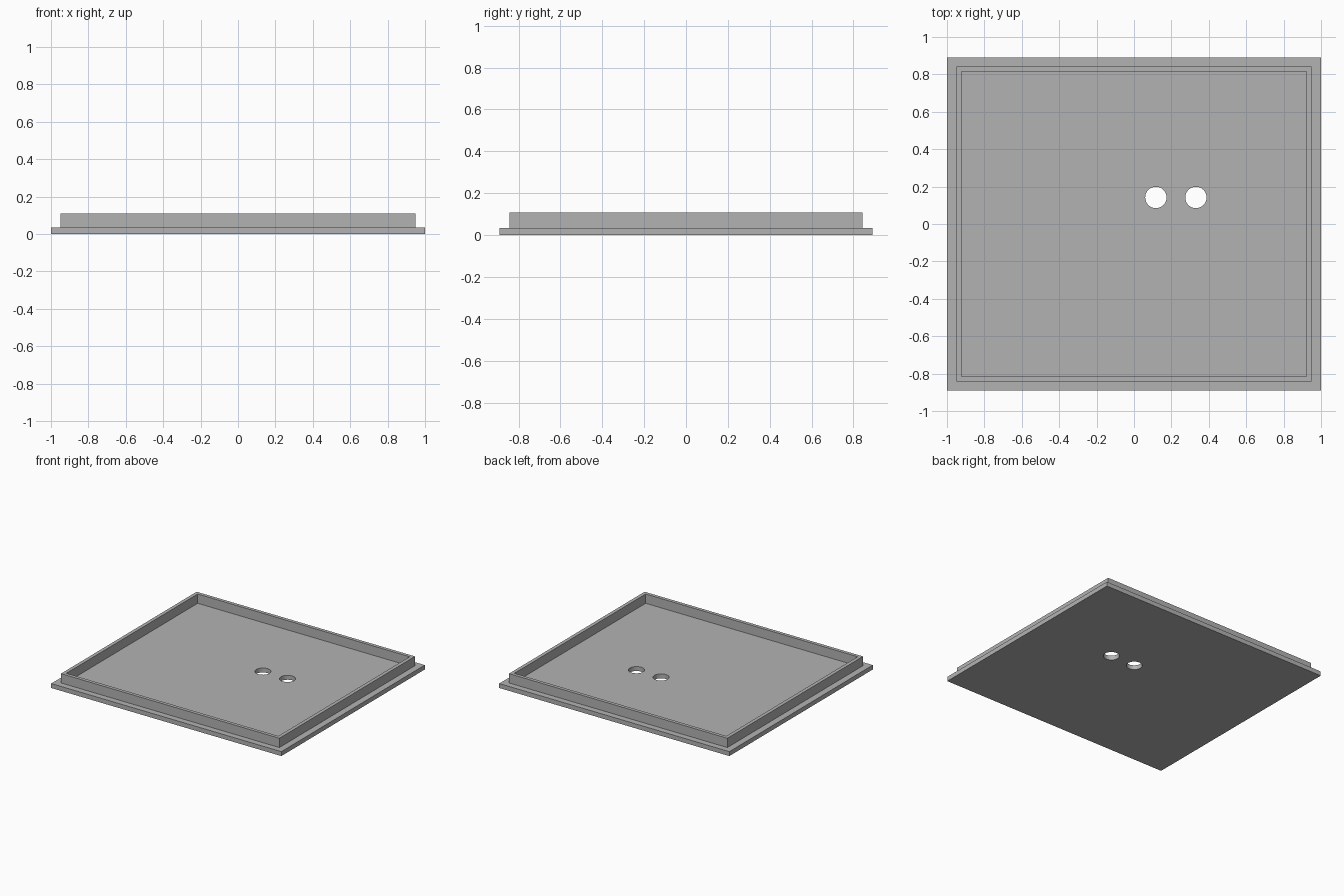
import bpy
import bmesh
from mathutils import Matrix

cube = bpy.data.objects.get("Cube")
if cube:
    bpy.data.objects.remove(cube, do_unlink=True)

# Single grey material
GREY = (0.45, 0.45, 0.45, 1.0)
grey = bpy.data.materials.new("plain grey")
grey.use_nodes = True
grey.diffuse_color = GREY
grey.node_tree.nodes["Principled BSDF"].inputs["Base Color"].default_value = GREY

PLATE_TOP, LIP_TOP = 0.035, 0.108
HOLE_Y, HOLE_RADIUS = 0.142, 0.057


def add_object(name, bm):
    mesh = bpy.data.meshes.new(name)
    bm.to_mesh(mesh)
    bm.free()
    mesh.materials.append(grey)
    obj = bpy.data.objects.new(name, mesh)
    bpy.context.collection.objects.link(obj)
    return obj


def box(name, half_x, half_y, z0, z1):
    bm = bmesh.new()
    size = Matrix.Diagonal((2 * half_x, 2 * half_y, z1 - z0, 1))
    bmesh.ops.create_cube(bm, size=1, matrix=Matrix.Translation((0, 0, (z0 + z1) / 2)) @ size)
    return add_object(name, bm)


def cylinder(name, x, y, radius):
    bm = bmesh.new()
    bmesh.ops.create_cone(bm, cap_ends=True, segments=48, radius1=radius, radius2=radius,
                          depth=0.4, matrix=Matrix.Translation((x, y, 0)))
    return add_object(name, bm)


def boolean(target, tool, operation):
    """Apply a boolean and discard the tool object."""
    mod = target.modifiers.new("boolean", "BOOLEAN")
    mod.operation, mod.object, mod.solver = operation, tool, "EXACT"
    bpy.context.view_layer.objects.active = target
    bpy.ops.object.modifier_apply(modifier=mod.name)
    bpy.data.objects.remove(tool, do_unlink=True)


# Flat base plate with the raised rim fused on top
cover = box("cover_plate", 1.0, 0.89, 0, PLATE_TOP)
rim = box("rim", 0.949, 0.842, PLATE_TOP / 2, LIP_TOP)
boolean(cover, rim, "UNION")

# Shallow tray inside the rim
boolean(cover, box("tray_cutter", 0.921, 0.815, PLATE_TOP, 0.3), "DIFFERENCE")

# Two round through holes
for x in (0.117, 0.331):
    boolean(cover, cylinder("hole_cutter", x, HOLE_Y, HOLE_RADIUS), "DIFFERENCE")

# Smooth hole walls, crisp edges elsewhere
bpy.ops.object.select_all(action="DESELECT")
cover.select_set(True)
bpy.context.view_layer.objects.active = cover
bpy.ops.object.shade_smooth_by_angle(angle=0.5)
